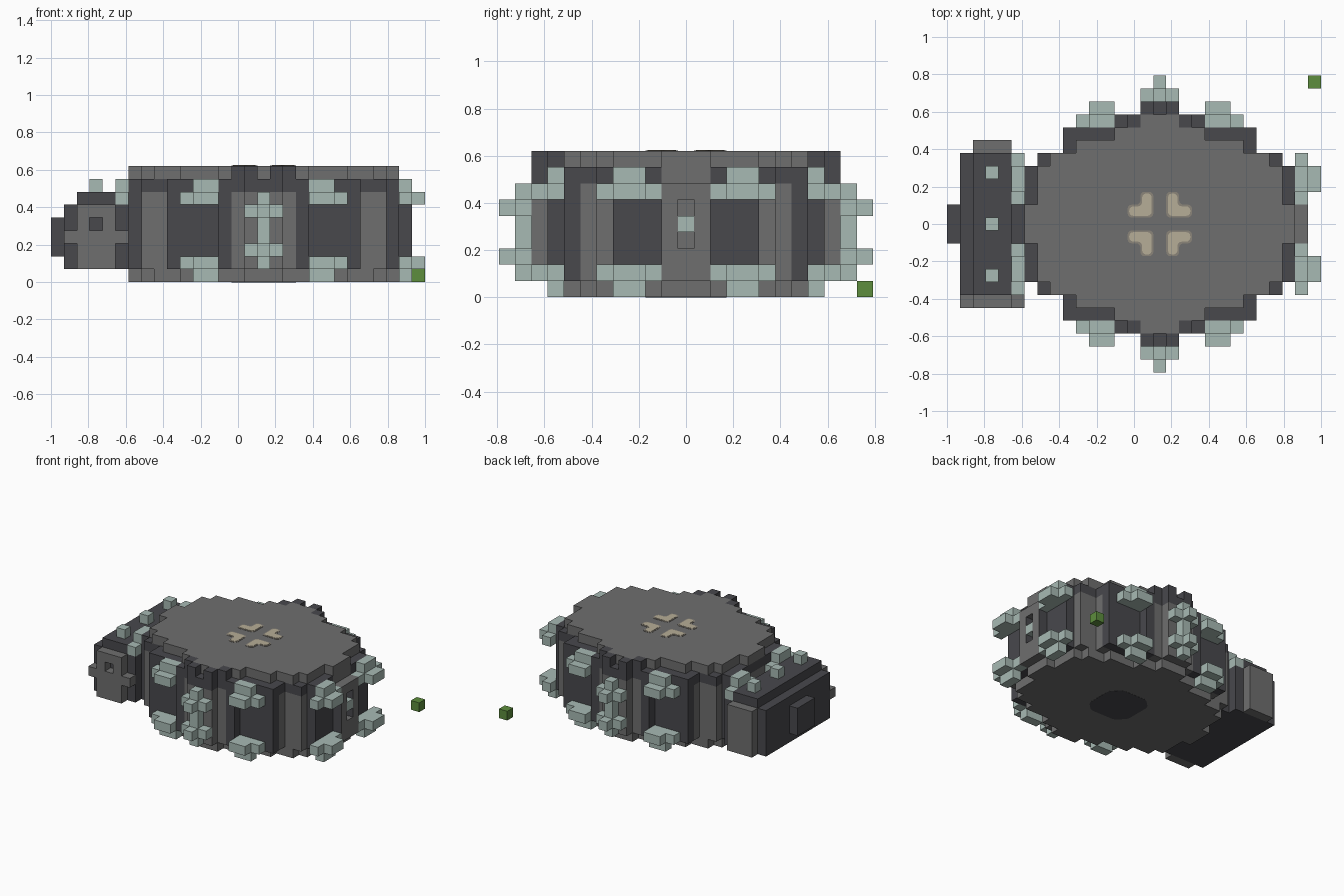
import bpy, bmesh
from mathutils import Vector
from itertools import product

cube = bpy.data.objects.get("Cube")
if cube:
    bpy.data.objects.remove(cube, do_unlink=True)

NX, NY = 29, 23            # block grid, in cells
U = 2 / NX                 # edge of one block


def material(name, rgb):
    m = bpy.data.materials.new(name)
    m.use_nodes = True
    m.diffuse_color = (*rgb, 1)
    m.node_tree.nodes["Principled BSDF"].inputs["Base Color"].default_value = (*rgb, 1)
    return m


GRAY = material("stone gray", (0.156, 0.156, 0.156))
DARK = material("dark slate", (0.065, 0.065, 0.073))
PALE = material("pale green gray", (0.39, 0.49, 0.455))
GREEN = material("leaf green", (0.11, 0.27, 0.047))
CREAM = material("cream", (0.47, 0.42, 0.31))
EDGE = material("cream edge", (0.26, 0.235, 0.195))


def point(i, j, k):
    return Vector((-1 + U * i, (j - NY / 2) * U, k * U))


def box(x0, x1, y0, y1, z0, z1):
    return set(product(range(x0, x1), range(y0, y1), range(z0, z1)))


def boxes(*spans):
    return set().union(*(box(*s) for s in spans))


def mirror_x(cells):       # about the shell's centre column
    return cells | {(32 - i, j, k) for i, j, k in cells}


def mirror_y(cells):
    return cells | {(i, NY - 1 - j, k) for i, j, k in cells}


def mirror_z(cells):
    return cells | {(i, j, 7 - k) for i, j, k in cells}


def finish(name, bm, mats):
    me = bpy.data.meshes.new(name)
    bm.to_mesh(me)
    bm.free()
    for m in mats:
        me.materials.append(m)
    ob = bpy.data.objects.new(name, me)
    bpy.context.collection.objects.link(ob)
    return ob


def blocks(name, cells, mat, side_mat=None):
    """Skin a set of cells with their exposed faces; side_mat goes on y-facing faces."""
    bm = bmesh.new()
    for cell in cells:
        for axis, step in product(range(3), (0, 1)):
            near = list(cell)
            near[axis] += 2 * step - 1
            if tuple(near) in cells:
                continue
            ring = []
            for a, b in ((0, 0), (1, 0), (1, 1), (0, 1)):
                c = list(cell)
                c[axis] += step
                c[(axis + 1) % 3] += a
                c[(axis + 2) % 3] += b
                ring.append(bm.verts.new(point(*c)))
            face = bm.faces.new(ring if step else ring[::-1])
            face.material_index = int(side_mat is not None and axis == 1)
    bmesh.ops.remove_doubles(bm, verts=bm.verts, dist=U / 100)
    bmesh.ops.dissolve_limit(bm, angle_limit=0.01, verts=bm.verts, edges=bm.edges,
                             delimit={'MATERIAL'})
    return finish(name, bm, [mat, side_mat] if side_mat else [mat])


def plate(name, outline, z0, z1, radius, mat):
    """Thin plate with rounded corners."""
    bm = bmesh.new()
    face = bm.faces.new([bm.verts.new((x, y, z0)) for x, y in outline])
    bmesh.ops.bevel(bm, geom=bm.verts[:], offset=radius, segments=3, profile=0.5,
                    affect='VERTICES')
    out = bmesh.ops.extrude_face_region(bm, geom=bm.faces[:])
    for v in out["geom"]:
        if isinstance(v, bmesh.types.BMVert):
            v.co.z = z1
    bmesh.ops.recalc_face_normals(bm, faces=bm.faces)
    return finish(name, bm, [mat])


# Stepped oval footprints: smaller for floor and roof, larger for wall and rim
ROOF = ((15, 18, 3, 20), (13, 20, 4, 19), (10, 23, 5, 18),
        (8, 25, 6, 17), (7, 26, 7, 16), (6, 27, 10, 13))
WALL = ((15, 18, 2, 21), (13, 20, 3, 20), (9, 24, 4, 19), (7, 26, 6, 17), (6, 27, 7, 16))


def layer(plan, z0, z1):
    return boxes(*((*span, z0, z1) for span in plan))


# Shell
blocks("shell_floor", layer(ROOF, 0, 1), GRAY)
blocks("shell_roof", layer(ROOF, 8, 9), GRAY)
panels = mirror_x(mirror_y(boxes((9, 13, 4, 5, 1, 7), (13, 14, 3, 4, 1, 7), (6, 7, 7, 10, 1, 7))))
blocks("shell_wall", layer(WALL, 1, 7) - panels, GRAY)
blocks("wall_panels", panels, DARK)
rim_gap = box(26, 27, 10, 13, 7, 8)
blocks("shell_rim", layer(WALL, 7, 8) - rim_gap, DARK)
blocks("rim_tail_piece", rim_gap, GRAY)
blocks("rim_crests", mirror_x(mirror_y(boxes((14, 15, 3, 4, 8, 9), (15, 16, 2, 3, 8, 9)))), DARK)

# Tail plate with slots above and below a pale stud
slots = box(27, 28, 11, 12, 3, 6)
blocks("tail_plate", box(27, 28, 10, 13, 1, 7) - slots, GRAY, DARK)
blocks("tail_stud", box(27, 28, 11, 12, 4, 5), PALE)

# Pale brackets round the shell
corner = boxes((11, 13, 3, 4, 7, 8), (10, 13, 3, 4, 6, 7), (11, 13, 2, 3, 6, 7))
blocks("side_brackets", mirror_x(mirror_y(mirror_z(corner))), PALE)
cross = boxes((16, 17, 1, 2, 1, 7), (15, 18, 1, 2, 5, 6), (16, 17, 0, 1, 5, 6))
blocks("side_crosses", mirror_y(mirror_z(cross)), PALE)
tail = boxes((27, 28, 7, 9, 7, 8), (27, 28, 6, 10, 6, 7), (28, 29, 7, 9, 6, 7))
blocks("tail_brackets", mirror_y(mirror_z(tail)), PALE)
neck = boxes((5, 6, 7, 9, 7, 8), (5, 6, 6, 10, 6, 7))
blocks("neck_brackets", mirror_y(neck), PALE)

# Head block at the -x end
blocks("head", boxes((1, 6, 6, 17, 1, 6), (2, 5, 6, 17, 6, 7), (0, 1, 10, 13, 2, 5)), DARK)
blocks("head_front_plate",
       boxes((2, 5, 5, 6, 1, 6), (1, 6, 5, 6, 3, 4)) - box(3, 4, 5, 6, 4, 5), GRAY)
blocks("head_back_plate", box(2, 5, 17, 18, 1, 6), GRAY)
blocks("head_studs", boxes(*((3, 4, j, j + 1, 7, 8) for j in (7, 11, 15))), PALE)

# Loose block
blocks("loose_block", box(28, 29, 22, 23, 0, 1), GREEN)

# Four rounded corner marks on the roof
centre = point(16.5, 11.5, 9)
corner_mark = ((0.5, 0.5), (2.5, 0.5), (2.5, 1.5), (1.5, 1.5), (1.5, 2.5), (0.5, 2.5))
for sx, sy in product((-1, 1), (-1, 1)):
    tag = ("back" if sy > 0 else "front") + ("_left" if sx > 0 else "_right")
    for part, inset, top, mat in (("edge", 0, 0.002, EDGE), ("mark", 0.13, 0.004, CREAM)):
        pts = []
        for a, b in corner_mark:
            a += inset if a == 0.5 else -inset
            b += inset if b == 0.5 else -inset
            pts.append((centre.x + sx * a * U, centre.y + sy * b * U))
        plate(f"roof_{part}_{tag}", pts, centre.z, centre.z + top, 0.022, mat)

# Dark patch under the floor
patch = [(centre.x + a * U, centre.y + b * U) for a, b in
         ((-2.5, -1.5), (-1.5, -2.5), (1.5, -2.5), (2.5, -1.5),
          (2.5, 1.5), (1.5, 2.5), (-1.5, 2.5), (-2.5, 1.5))]
plate("floor_patch", patch, -0.001, 0.001, 0.02, DARK)
